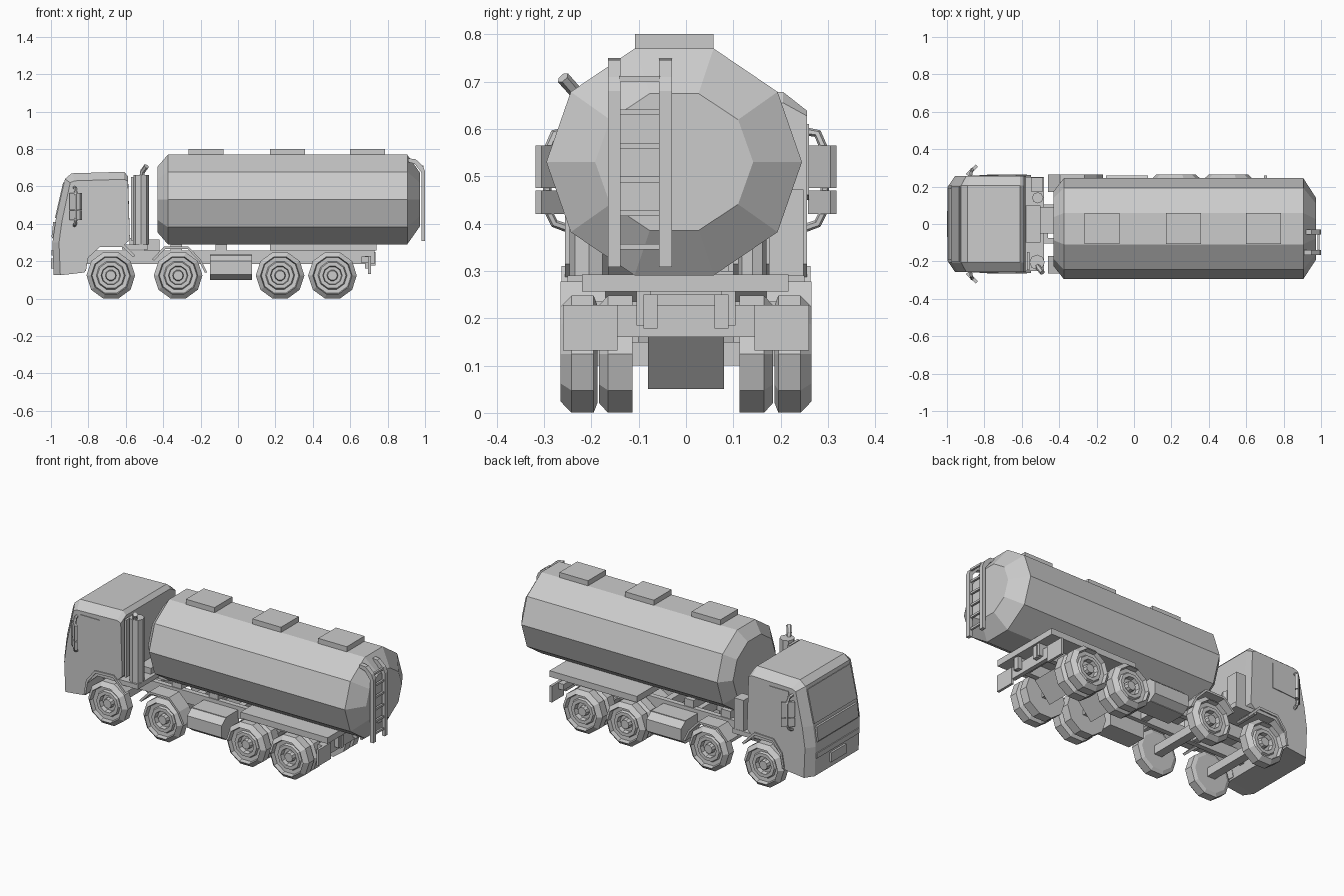
import bpy, bmesh, math
from mathutils import Vector

GREY = bpy.data.materials.new("body_grey")
GREY.diffuse_color = (0.6, 0.6, 0.6, 1)


def finish(name, bm):
    bmesh.ops.recalc_face_normals(bm, faces=bm.faces)
    me = bpy.data.meshes.new(name)
    bm.to_mesh(me)
    bm.free()
    me.materials.append(GREY)
    ob = bpy.data.objects.new(name, me)
    bpy.context.collection.objects.link(ob)
    return ob


def loft(name, rings):
    """Skin closed rings of points and cap both ends."""
    bm = bmesh.new()
    vs = [[bm.verts.new(p) for p in r] for r in rings]
    n = len(rings[0])
    for a, b in zip(vs, vs[1:]):
        for i in range(n):
            j = (i + 1) % n
            bm.faces.new((a[i], a[j], b[j], b[i]))
    bm.faces.new(vs[0])
    bm.faces.new(vs[-1])
    return finish(name, bm)


def prism(name, pts, y0, y1):
    """Side profile (x, z) extruded along y."""
    return loft(name, [[(x, y, z) for x, z in pts] for y in (y0, y1)])


def box(name, x0, x1, y0, y1, z0, z1):
    return prism(name, [(x0, z0), (x1, z0), (x1, z1), (x0, z1)], y0, y1)


def tube(name, pts, r, sides=6):
    """Round bar following a path."""
    pts = [Vector(p) for p in pts]
    rings = []
    for i, p in enumerate(pts):
        t = (pts[min(i + 1, len(pts) - 1)] - pts[max(i - 1, 0)]).normalized()
        u = t.cross(Vector((1, 0, 0)) if abs(t.x) < 0.9 else Vector((0, 1, 0))).normalized()
        v = t.cross(u)
        rings.append([p + r * (math.cos(a) * u + math.sin(a) * v)
                      for a in (2 * math.pi * k / sides for k in range(sides))])
    return loft(name, rings)


def wheel(name, x, s, profile):
    """Ten sided lathe about the axle, profile of (y, radius)."""
    ang = [2 * math.pi * k / 10 for k in range(10)]
    return loft(name, [[(x + r * math.cos(a), s * y, 0.124 + r * math.sin(a)) for a in ang]
                       for y, r in profile])


def fender(name, pts, cx, y0, y1):
    inner = [(cx + (x - cx) * 0.92, 0.124 + (z - 0.124) * 0.92) for x, z in reversed(pts)]
    return prism(name, pts + inner, y0, y1)


# Tank barrel with tapered ends
ang = [2 * math.pi * k / 10 for k in range(10)]
loft("tank", [[(x, -0.025 + ry * math.cos(a), 0.53 + rz * math.sin(a)) for a in ang]
              for x, ry, rz in ((-0.43, 0.2, 0.185), (-0.375, 0.27, 0.252),
                                (0.905, 0.27, 0.252), (0.972, 0.167, 0.152))])

# Filler hatches
for x in (-0.265, 0.17, 0.6):
    box("tank_hatch", x, x + 0.187, -0.108, 0.058, 0.755, 0.8)

# Rear ladder
for y in (-0.165, -0.057):
    prism("ladder_rail", [(0.91, 0.75), (0.95, 0.745), (0.988, 0.71), (1.0, 0.68), (1.0, 0.308),
                          (0.98, 0.308), (0.98, 0.675), (0.945, 0.72), (0.91, 0.73)], y, y + 0.027)
for i in range(6):
    z = 0.345 + i * 0.071
    box("ladder_rung", 0.981, 0.993, -0.14, -0.055, z, z + 0.012)

# Cab: profile points (x, z, front amount, roof amount)
CAB = [(-0.985, 0.125, 1, 0), (-0.992, 0.3, 1, 0), (-0.975, 0.42, 1, 0), (-0.925, 0.64, 0.8, 0.5),
       (-0.89, 0.67, 0.5, 1), (-0.61, 0.678, 0, 1), (-0.588, 0.655, 0, 0.7), (-0.578, 0.315, 0, 0),
       (-0.62, 0.275, 0, 0), (-0.74, 0.275, 0, 0), (-0.8, 0.22, 0, 0), (-0.82, 0.14, 0, 0)]
loft("cab", [[(x + f * dx, y, z - t * dz) for x, z, f, t in CAB]
             for y, dx, dz in ((-0.256, 0.035, 0.04), (-0.205, 0, 0), (0.205, 0, 0), (0.256, 0.035, 0.04))])

# Windscreen, front panel and bumper plate
prism("windscreen", [(-0.972, 0.43), (-0.929, 0.62), (-0.935, 0.622), (-0.979, 0.43)], -0.2, 0.2)
prism("front_panel", [(-0.989, 0.32), (-0.976, 0.41), (-0.988, 0.41), (-0.997, 0.33)], -0.19, 0.19)
box("front_plate", -1.0, -0.98, -0.07, 0.07, 0.16, 0.215)
box("bumper_strip", -0.996, -0.98, -0.2, 0.2, 0.23, 0.26)

for s in (-1, 1):
    # Side windows and mirrors
    prism("side_window", [(-0.885, 0.45), (-0.85, 0.61), (-0.725, 0.61), (-0.725, 0.46)], s * 0.25, s * 0.26)
    for z0, z1 in ((0.475, 0.565), (0.42, 0.47)):
        loft("mirror", [[(-0.9, s * 0.268, z), (-0.885, s * 0.258, z), (-0.835, s * 0.305, z),
                         (-0.845, s * 0.318, z)] for z in (z0, z1)])
    tube("mirror_arm", [(-0.875, s * 0.25, 0.595), (-0.87, s * 0.278, 0.59), (-0.865, s * 0.293, 0.555),
                        (-0.865, s * 0.293, 0.43), (-0.87, s * 0.278, 0.4), (-0.875, s * 0.25, 0.39)], 0.009)

    # Mudguards on the two front axles
    fender("front_fender", [(-0.825, 0.15), (-0.81, 0.235), (-0.755, 0.305), (-0.63, 0.31), (-0.55, 0.23)],
           -0.68, s * 0.17, s * 0.263)
    fender("second_fender", [(-0.46, 0.21), (-0.395, 0.278), (-0.265, 0.278), (-0.2, 0.21), (-0.165, 0.14)],
           -0.32, s * 0.17, s * 0.265)

    # Wheels: recessed rim and hub, doubled on the rear axles
    rim = [(0.24, 0.1), (0.238, 0.078), (0.25, 0.072), (0.25, 0.052), (0.225, 0.048), (0.225, 0.03),
           (0.25, 0.026)]
    for x in (-0.68, -0.32, 0.225, 0.505):
        wheel("wheel", x, s, [(0.187, 0.108), (0.195, 0.13), (0.242, 0.13), (0.265, 0.105)] + rim)
        if x > 0:
            wheel("inner_wheel", x, s, [(0.113, 0.13), (0.165, 0.13), (0.184, 0.108)])

    # Frame rails, side storage tanks, tail parts
    box("frame_rail", -0.9, 0.73, s * 0.075, s * 0.105, 0.185, 0.256)
    prism("side_storage_tank", [(-0.15, 0.13), (-0.15, 0.205), (-0.15, 0.235), (0.075, 0.235),
                                (0.075, 0.13), (0.075, 0.1), (-0.15, 0.1)], s * 0.1, s * 0.22)
    loft("side_tank_face", [[(x, s * y, z) for y, z in ((0.215, 0.1), (0.26, 0.13), (0.26, 0.2), (0.215, 0.235))]
                            for x in (-0.15, 0.075)])
    box("tail_light_plate", 0.695, 0.71, s * 0.145, s * 0.26, 0.132, 0.228)
    box("tail_light_arm", 0.66, 0.7, s * 0.1, s * 0.2, 0.19, 0.225)
    box("tail_bracket", 0.71, 0.735, s * 0.06, s * 0.09, 0.178, 0.25)

# Axles and rear differentials
for x in (-0.68, -0.32, 0.225, 0.505):
    box("axle", x - 0.025, x + 0.025, -0.2, 0.2, 0.1, 0.15)
    if x > 0:
        prism("differential", [(x - 0.1, 0.16), (x, 0.05), (x + 0.1, 0.16), (x, 0.22)], -0.08, 0.08)

# Chassis cross members and tank bed
box("tank_bed", 0.17, 0.74, -0.22, 0.217, 0.256, 0.292)
for x in (-0.5, -0.15, 0.05, 0.36, 0.64):
    box("cross_member", x, x + 0.04, -0.08, 0.08, 0.19, 0.25)
box("tail_beam", 0.68, 0.705, -0.15, 0.15, 0.16, 0.228)
for x in (-0.36, -0.12):
    box("tank_support", x, x + 0.06, -0.1, 0.1, 0.25, 0.3)

# Equipment behind the cab
box("rear_cab_deck", -0.62, -0.48, -0.25, 0.25, 0.262, 0.29)
box("cab_mount", -0.58, -0.5, -0.1, 0.1, 0.28, 0.325)
box("pump_box", -0.5, -0.42, -0.05, 0.09, 0.25, 0.315)
box("air_filter", -0.55, -0.487, 0.175, 0.248, 0.285, 0.472)
tube("air_bottle", [(-0.515, 0.14, 0.28), (-0.515, 0.14, 0.4)], 0.03, 8)
box("stack_guard", -0.572, -0.558, -0.245, -0.15, 0.31, 0.65)
tube("exhaust_stack", [(-0.518, -0.205, 0.29), (-0.518, -0.205, 0.64), (-0.518, -0.205, 0.662)], 0.041, 8)
tube("exhaust_outlet", [(-0.515, -0.225, 0.65), (-0.51, -0.235, 0.68), (-0.49, -0.26, 0.708)], 0.014, 6)
